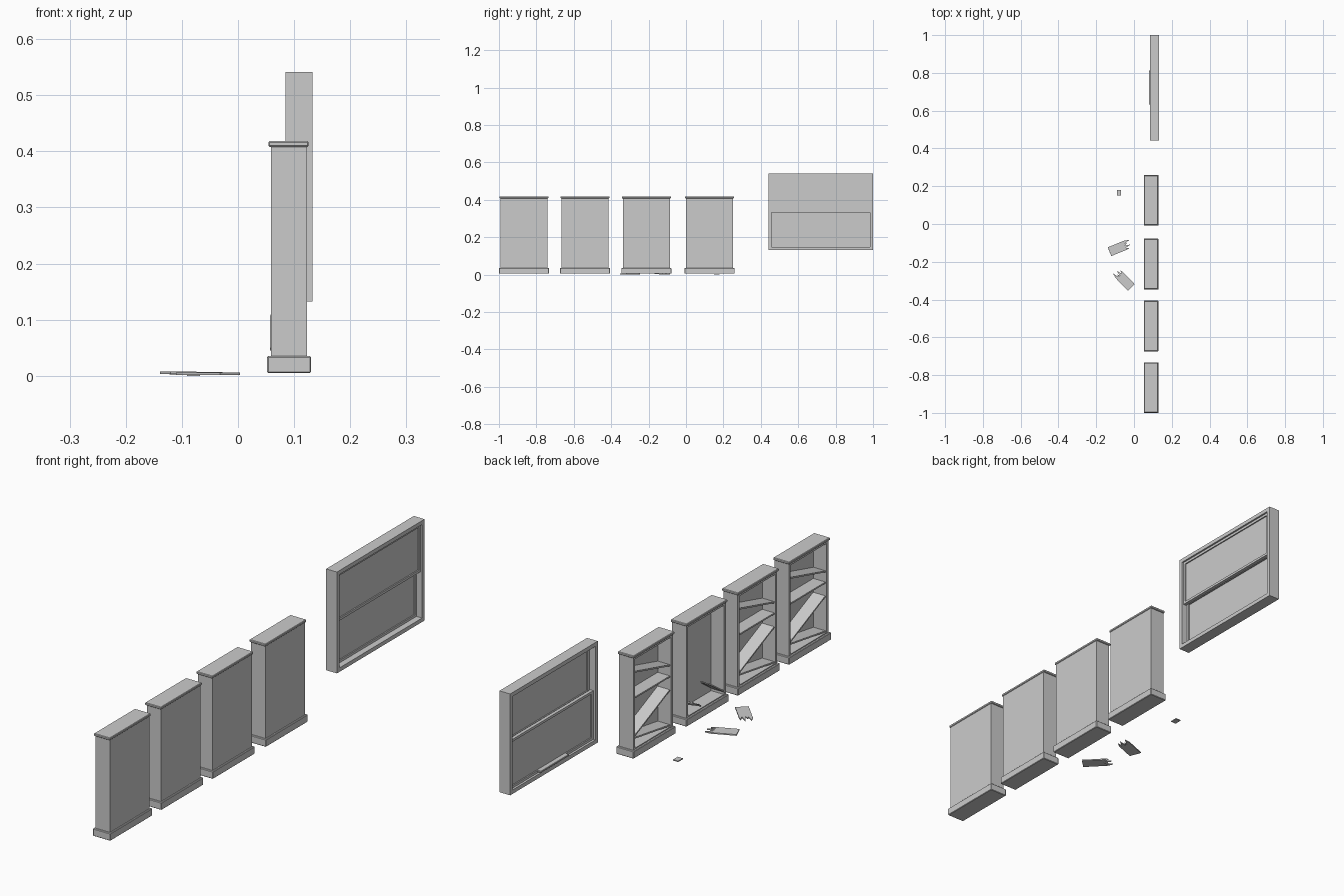
import bpy, bmesh, math
from mathutils import Matrix, Vector

if "Cube" in bpy.data.objects:
    bpy.data.objects.remove(bpy.data.objects["Cube"])


def finish(name, bm, bevel=0.0):
    bmesh.ops.recalc_face_normals(bm, faces=bm.faces)
    me = bpy.data.meshes.new(name)
    bm.to_mesh(me)
    bm.free()
    ob = bpy.data.objects.new(name, me)
    bpy.context.collection.objects.link(ob)
    if bevel:
        m = ob.modifiers.new("edge", 'BEVEL')
        m.width, m.segments = bevel, 1
    return ob


def add_box(bm, lo, hi):
    lo, hi = Vector(lo), Vector(hi)
    mat = Matrix.Translation((lo + hi) / 2) @ Matrix.Diagonal((*(hi - lo), 1))
    bmesh.ops.create_cube(bm, size=1, matrix=mat)


def box(name, lo, hi, bevel=0.0):
    bm = bmesh.new()
    add_box(bm, lo, hi)
    return finish(name, bm, bevel)


def plank(name, y0, z0, y1, z1, x0=0.063, x1=0.117, t=0.006):
    # board spanning two points in the y-z plane
    length = math.hypot(y1 - y0, z1 - z0)
    ob = box(name, (x0 - (x0 + x1) / 2, -length / 2, -t / 2),
             ((x1 - x0) / 2, length / 2, t / 2))
    ob.location = ((x0 + x1) / 2, (y0 + y1) / 2, (z0 + z1) / 2)
    ob.rotation_euler.x = math.atan2(z1 - z0, y1 - y0)
    return ob


def broken_board(name, length, width, mat, t=0.005):
    # board whose +x end is splintered into teeth
    h = length / 2
    teeth = [(0.5, -0.5), (0.78, -0.42), (0.45, -0.28), (0.95, -0.12),
             (0.4, 0.0), (0.7, 0.1), (0.5, 0.2), (1.0, 0.36), (0.6, 0.5)]
    pts = [(-h, width / 2), (-h, -width / 2)]
    pts += [(h * a, width * b) for a, b in teeth]
    bm = bmesh.new()
    f = bm.faces.new([bm.verts.new((x, y, -t / 2)) for x, y in pts])
    r = bmesh.ops.extrude_face_region(bm, geom=[f])
    vs = [g for g in r['geom'] if isinstance(g, bmesh.types.BMVert)]
    bmesh.ops.translate(bm, vec=(0, 0, t), verts=vs)
    ob = finish(name, bm)
    ob.matrix_world = mat
    return ob


# bookcases, open towards -x
W = 0.126
for i, yc in enumerate((-0.866, -0.54, -0.212, 0.126), 1):
    n = f"bookcase_{i}_"
    box(n + "plinth", (0.052, yc - 0.134, 0.005), (0.130, yc + 0.134, 0.035), 0.002)
    box(n + "cornice", (0.054, yc - 0.131, 0.408), (0.126, yc + 0.131, 0.418), 0.002)
    box(n + "back", (0.117, yc - W, 0.034), (0.123, yc + W, 0.409))
    box(n + "floor", (0.060, yc - W + 0.01, 0.034), (0.118, yc + W - 0.01, 0.039))
    box(n + "top_rail", (0.060, yc - W + 0.01, 0.398), (0.118, yc + W - 0.01, 0.409))
    for s, side in ((-1, "near"), (1, "far")):
        a, b = sorted((yc + s * W, yc + s * (W - 0.011)))
        box(n + side + "_side", (0.059, a, 0.034), (0.1175, b, 0.409))
    # sagging shelves
    if i != 3:
        e = 0.113
        plank(n + "upper_shelf", yc - e, 0.285, yc + e, 0.345)
        plank(n + "middle_shelf", yc - e, 0.24, yc + e, 0.24)
        plank(n + "fallen_shelf", yc - e, 0.185, yc + e, 0.085)
        plank(n + "bottom_shelf", yc - e, 0.043, yc + e, 0.078)

# broken shelf halves inside the empty bookcase
R = Matrix.Rotation
broken_board("broken_shelf_a", 0.125, 0.052, Matrix.Translation((0.083, -0.282, 0.083))
             @ R(math.radians(35), 4, 'X') @ R(math.radians(90), 4, 'Z'))
broken_board("broken_shelf_b", 0.11, 0.052, Matrix.Translation((0.084, -0.145, 0.066))
             @ R(math.radians(25), 4, 'X') @ R(math.radians(-90), 4, 'Z'))

# splintered boards and scrap on the ground
broken_board("ground_board_a", 0.12, 0.05, Matrix.Translation((-0.074, -0.124, 0.0045))
             @ R(math.radians(22), 4, 'Z') @ R(math.radians(1), 4, 'Y'))
broken_board("ground_board_b", 0.12, 0.05, Matrix.Translation((-0.056, -0.293, 0.0035))
             @ R(math.radians(134), 4, 'Z'))
box("wood_scrap", (-0.091, 0.15, 0.0), (-0.068, 0.18, 0.004))


# window: outer frame and two sliding sashes
def frame(name, x, y, z, w, bevel=0.0):
    bm = bmesh.new()
    for a, b in ((y[0], y[0] + w), (y[1] - w, y[1])):
        add_box(bm, (x[0], a, z[0]), (x[1], b, z[1]))
    for a, b in ((z[0], z[0] + w), (z[1] - w, z[1])):
        add_box(bm, (x[0], y[0] + w, a), (x[1], y[1] - w, b))
    return finish(name, bm, bevel)


frame("window_frame", (0.085, 0.133), (0.441, 1.0), (0.132, 0.541), 0.016)
for name, x, z in (("upper_sash", 0.112, (0.333, 0.525)), ("lower_sash", 0.094, (0.148, 0.345))):
    frame(name, (x, x + 0.014), (0.457, 0.984), z, 0.010)
    box(name + "_pane", (x + 0.005, 0.466, z[0] + 0.009), (x + 0.009, 0.975, z[1] - 0.009))
box("sash_handle", (0.079, 0.632, 0.152), (0.095, 0.812, 0.159), 0.001)
